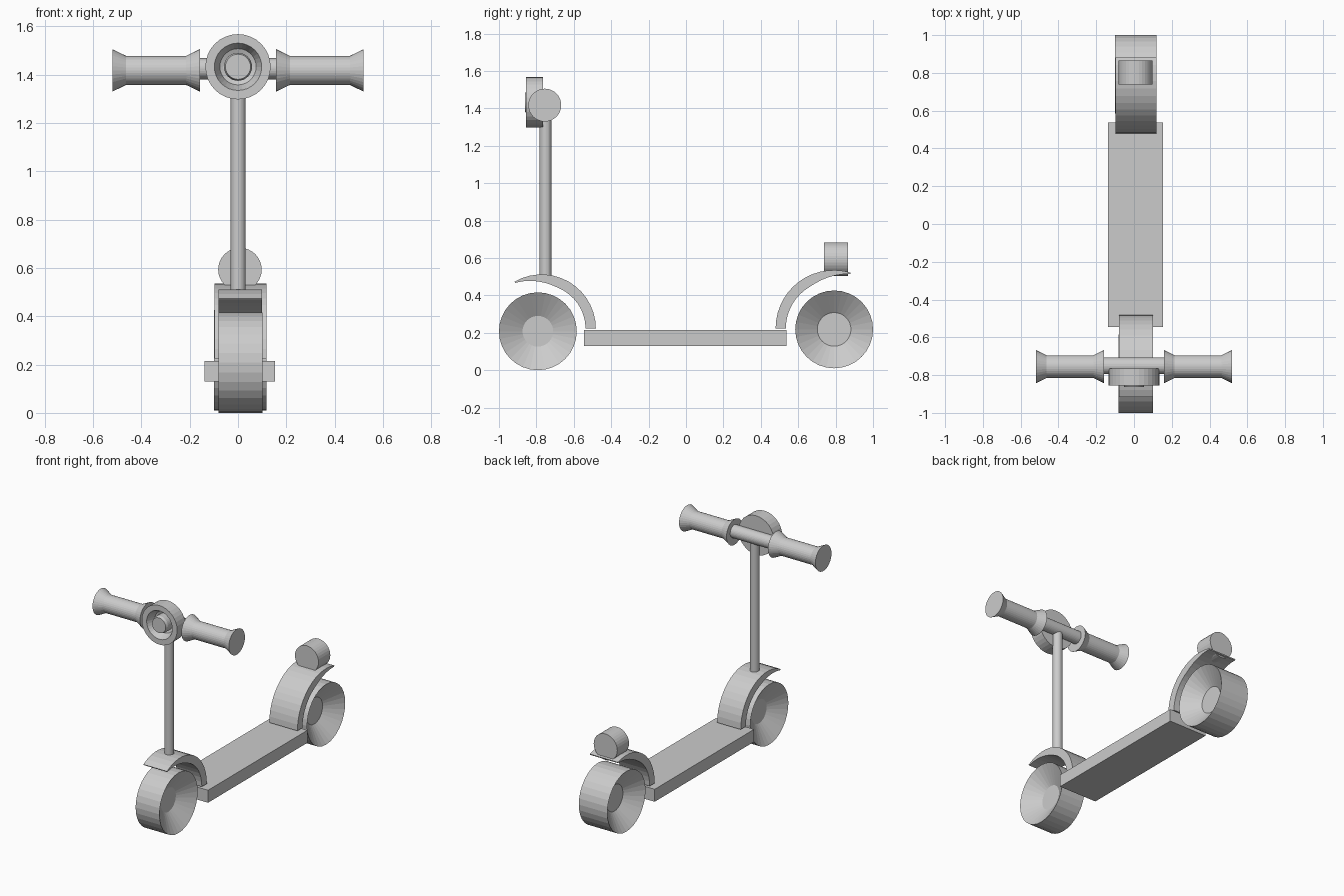
import bpy, bmesh, math
from mathutils import Vector

if "Cube" in bpy.data.objects:
    bpy.data.objects.remove(bpy.data.objects["Cube"])


def finish(name, bm):
    bmesh.ops.remove_doubles(bm, verts=bm.verts, dist=1e-5)
    bmesh.ops.recalc_face_normals(bm, faces=bm.faces)
    me = bpy.data.meshes.new(name)
    bm.to_mesh(me)
    bm.free()
    ob = bpy.data.objects.new(name, me)
    bpy.context.collection.objects.link(ob)
    return ob


def lathe(name, axis, centre, profile, n=32):
    """Closed solid turned about an axis; profile is (radius, offset) from end to end."""
    a, c = Vector(axis), Vector(centre)
    u = a.orthogonal().normalized()
    v = a.cross(u)
    bm = bmesh.new()
    rings = []
    for r, t in profile:
        rings.append([bm.verts.new(c + a * t + r * (u * math.cos(2 * math.pi * i / n)
                                                  + v * math.sin(2 * math.pi * i / n)))
                      for i in range(n)])
    for p, q in zip(rings, rings[1:]):
        for i in range(n):
            j = (i + 1) % n
            bm.faces.new((p[i], p[j], q[j], q[i]))
    bm.faces.new(rings[0])
    bm.faces.new(rings[-1])
    return finish(name, bm)


def strip(name, outer, inner, x0, x1):
    """Side profile in y-z, given as matching outer and inner curves, spanning x0 to x1."""
    bm = bmesh.new()
    cols = [[bm.verts.new((x, *p)) for x, p in ((x0, o), (x1, o), (x1, i), (x0, i))]
            for o, i in zip(outer, inner)]
    for a, b in zip(cols, cols[1:]):
        for k in range(4):
            m = (k + 1) % 4
            bm.faces.new((a[k], a[m], b[m], b[k]))
    bm.faces.new(cols[0])
    bm.faces.new(cols[-1])
    return finish(name, bm)


def fender(name, cy, sign, ro, top, x0, x1, tip):
    """Mudguard arc rising from the deck over the wheel and tapering to a tip."""
    outer, inner = [], []
    n = 14
    for i in range(n + 1):
        f = i / n
        ang = math.radians(tip * f)
        thick = 0.055 - 0.048 * max(0, (f - 0.55) / 0.45) ** 1.5
        for pts, r in ((outer, ro), (inner, ro - thick)):
            pts.append((cy + sign * r * math.cos(ang), top - ro + r * math.sin(ang)))
    return strip(name, outer, inner, x0, x1)


X, Y, Z = (1, 0, 0), (0, 1, 0), (0, 0, 1)


# Wheels: wide tyres with deep conical sides and a flat hub
def wheel(name, centre, half, hub, depth):
    lathe(name, X, centre, [(hub, depth - half), (0.208, -half), (0.208, half), (hub, half - depth)])


wheel("front_wheel", (0.01, -0.792, 0.208), 0.091, 0.082, 0.078)
wheel("rear_wheel", (0.009, 0.792, 0.218), 0.109, 0.09, 0.09)

# Deck
strip("deck", [(-0.545, 0.215), (0.538, 0.215)], [(-0.545, 0.129), (0.538, 0.129)], -0.138, 0.153)

# Mudguards
fender("front_fender", -0.772, 1, 0.29, 0.512, -0.08, 0.10, 120)
fender("rear_fender", 0.79, -1, 0.311, 0.535, -0.097, 0.118, 107)

# Rear lamp sitting on the rear mudguard
lathe("rear_lamp", Y, (0.008, 0.802, 0.593), [(0.09, -0.064), (0.09, 0.064)])

# Steering column and handlebar
lathe("stem", Z, (0.001, -0.751, 0), [(0.031, 0.49), (0.031, 1.41)])
lathe("handlebar", X, (0, -0.751, 1.424), [(0.044, -0.3), (0.044, 0.3)])

# Flared hand grips
for side, s in (("left", -1), ("right", 1)):
    lathe(side + "_grip", (s, 0, 0), (0, -0.755, 1.417),
          [(0.088, 0.158), (0.06, 0.215), (0.06, 0.463), (0.088, 0.52)])

# Headlight: rim with a recessed reflector and a bulb
lathe("headlight", Y, (0, 0, 1.432),
      [(0.135, -0.765), (0.135, -0.856), (0.098, -0.856), (0.075, -0.80), (0.05, -0.79)])
lathe("headlight_bulb", Y, (0, 0, 1.432), [(0.058, -0.785), (0.058, -0.845), (0.052, -0.862)])
